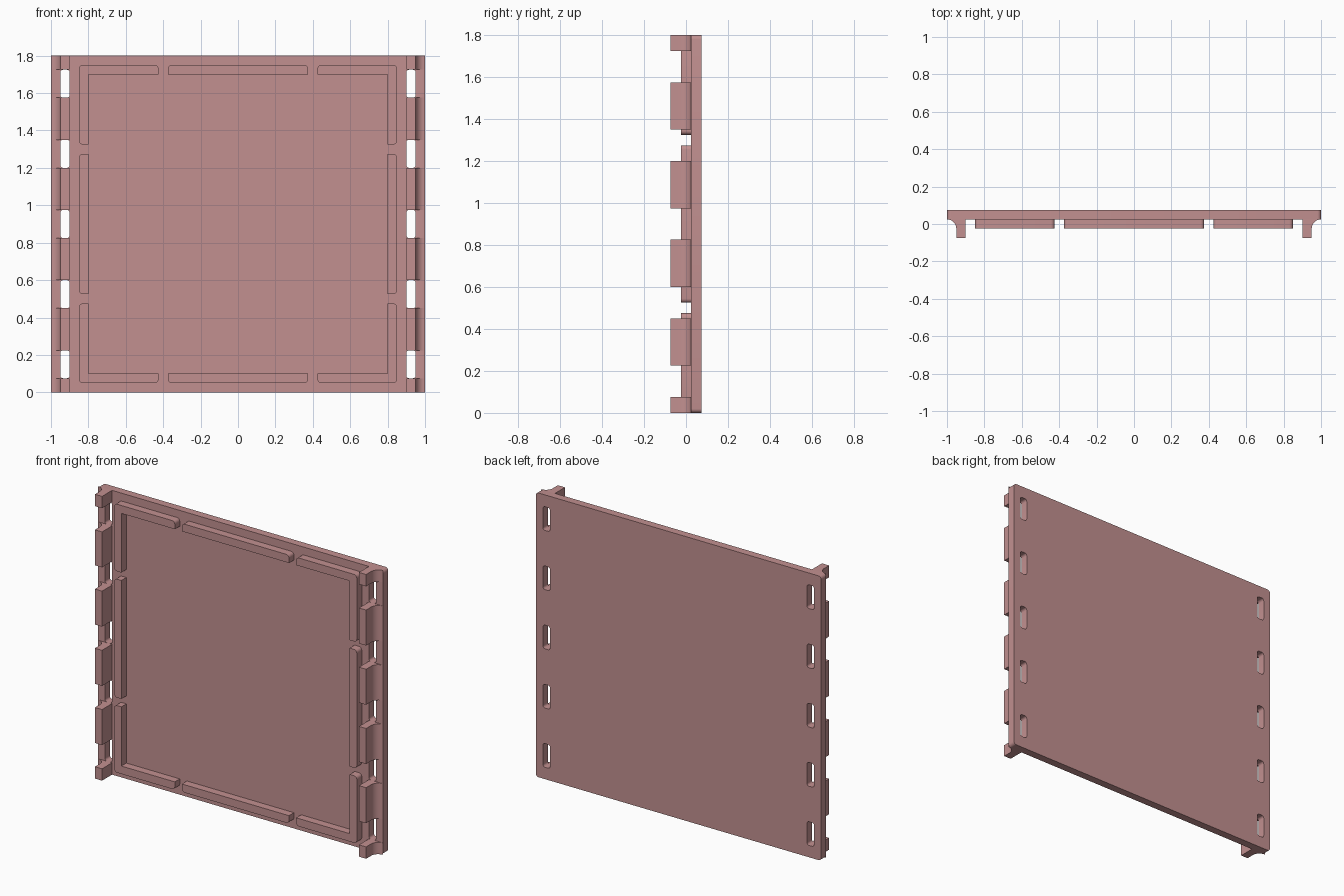
import bpy, bmesh, math
from mathutils import Vector

if "Cube" in bpy.data.objects:
    bpy.data.objects.remove(bpy.data.objects["Cube"])

pink = bpy.data.materials.new("dusty pink")
pink.diffuse_color = (0.54, 0.28, 0.28, 1)
pink.use_nodes = True
pink.node_tree.nodes["Principled BSDF"].inputs["Base Color"].default_value = pink.diffuse_color


def rounded(points, steps=5):
    """Turn (a, b, radius) corners into an outline with right-angle fillets."""
    out, n = [], len(points)
    for i, (a, b, r) in enumerate(points):
        p = Vector((a, b))
        if r == 0:
            out.append(p)
            continue
        u = (Vector(points[i - 1][:2]) - p).normalized() * r
        v = (Vector(points[(i + 1) % n][:2]) - p).normalized() * r
        for k in range(steps + 1):
            t = k / steps * math.pi / 2
            out.append(p + u * (1 - math.sin(t)) + v * (1 - math.cos(t)))
    return out


def box_outline(x0, x1, z0, z1, r):
    return rounded([(x0, z0, r), (x1, z0, r), (x1, z1, r), (x0, z1, r)])


def prism(name, loops, lo, hi, axis):
    """Extrude an outline (later loops are holes) along y or z."""
    place = (lambda p, h: (p[0], h, p[1])) if axis == "y" else (lambda p, h: (p[0], p[1], h))
    bm = bmesh.new()
    edges = []
    for loop in loops:
        vs = [bm.verts.new(place(p, lo)) for p in loop]
        edges += [bm.edges.new((vs[i - 1], vs[i])) for i in range(len(vs))]
    if len(loops) == 1:
        bm.faces.new(vs)
    else:
        bmesh.ops.triangle_fill(bm, edges=edges, use_beauty=True)
    ext = bmesh.ops.extrude_face_region(bm, geom=bm.faces[:], use_keep_orig=True)
    moved = [g for g in ext["geom"] if isinstance(g, bmesh.types.BMVert)]
    bmesh.ops.translate(bm, verts=moved, vec=place((0, 0), hi - lo))
    bmesh.ops.recalc_face_normals(bm, faces=bm.faces[:])
    me = bpy.data.meshes.new(name)
    bm.to_mesh(me)
    bm.free()
    me.materials.append(pink)
    me.shade_smooth()
    me.set_sharp_from_angle(angle=math.radians(30))
    ob = bpy.data.objects.new(name, me)
    bpy.context.collection.objects.link(ob)
    return ob


# panel with two columns of rounded slots
slot_z = [0.15 + 0.375 * i for i in range(5)]
loops = [box_outline(-1, 1, 0, 1.8, 0.02)]
for s in (-1, 1):
    for z in slot_z:
        c = s * 0.925
        loops.append(box_outline(c - 0.025, c + 0.025, z - 0.075, z + 0.075, 0.015))
prism("panel", loops, 0.025, 0.075, "y")

# tabs between the slots, with a concave fillet on the outer side
arc = [(1 - 0.05 * math.cos(t), -0.025 + 0.05 * math.sin(t))
       for t in (k / 8 * math.pi / 2 for k in range(9))]
profile = [(0.90, 0.025), (0.90, -0.075), (0.95, -0.075)] + arc
starts = [0] + [z + 0.075 for z in slot_z]
ends = [z - 0.075 for z in slot_z] + [1.8]
for s in (-1, 1):
    for z0, z1 in zip(starts, ends):
        prism("edge_tab", [[(s * x, y) for x, y in profile]], z0, z1, "z")

# raised frame on the front: corner pieces and straight bars, rounded on the outside
R = 0.02
corner = rounded([(0.85, 0.85, R), (0.425, 0.85, R), (0.425, 0.80, 0),
                  (0.80, 0.80, 0), (0.80, 0.425, 0), (0.85, 0.425, R)])
bar = rounded([(-0.375, 0.80, 0), (0.375, 0.80, 0), (0.375, 0.85, R), (-0.375, 0.85, R)])
for s in (-1, 1):
    for t in (-1, 1):
        prism("frame_corner", [[(s * a, 0.9 + t * b) for a, b in corner]], -0.025, 0.025, "y")
    prism("frame_bar_level", [[(a, 0.9 + s * b) for a, b in bar]], -0.025, 0.025, "y")
    prism("frame_bar_upright", [[(s * b, 0.9 + a) for a, b in bar]], -0.025, 0.025, "y")
